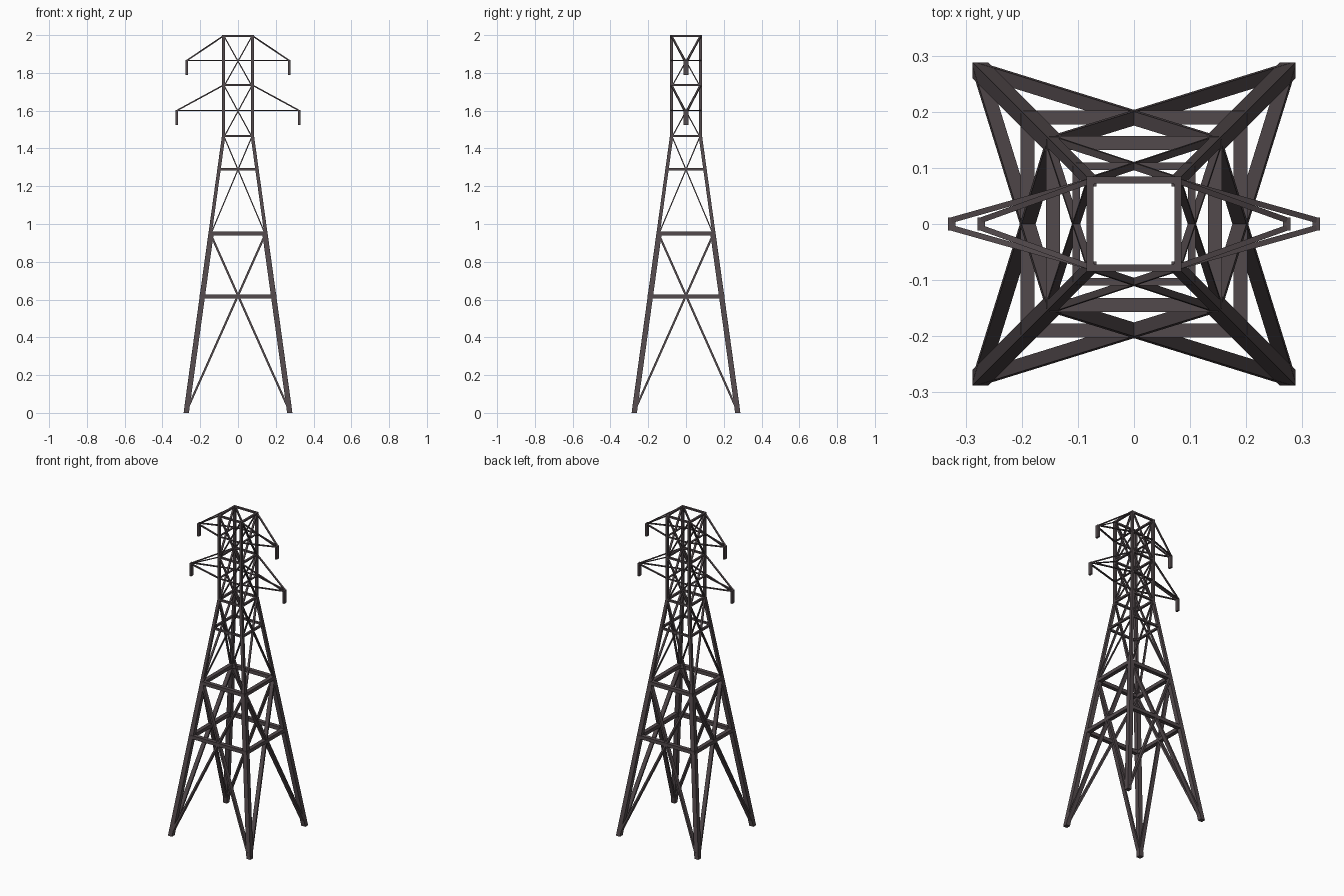
import bpy, bmesh, math
from mathutils import Vector, Matrix

if "Cube" in bpy.data.objects:
    bpy.data.objects.remove(bpy.data.objects["Cube"], do_unlink=True)

steel = bpy.data.materials.new("dark_steel")
steel.use_nodes = True
COLOUR = (0.085, 0.067, 0.072, 1)
steel.diffuse_color = COLOUR
steel.node_tree.nodes["Principled BSDF"].inputs["Base Color"].default_value = COLOUR

WAIST, TOP = 1.466, 2.0
Y, Z = Vector((0, 1, 0)), Vector((0, 0, 1))


def outer(z):
    """Half width of the tower's outer faces at height z."""
    return 0.288 + (0.085 - 0.288) * min(z / WAIST, 1)


def prism(bm, a, b, u, v):
    """Four-sided bar from a to b with half-section vectors u and v."""
    rings = [[bm.verts.new(p + su * u + sv * v)
              for su, sv in ((-1, -1), (1, -1), (1, 1), (-1, 1))] for p in (a, b)]
    bm.faces.new(rings[0])
    bm.faces.new(rings[1])
    for i in range(4):
        j = (i + 1) % 4
        bm.faces.new((rings[0][i], rings[0][j], rings[1][j], rings[1][i]))


def finish(name, bm, copies):
    """Repeat the bars around the tower's axis and make the object."""
    base = bm.verts[:] + bm.edges[:] + bm.faces[:]
    for i in range(1, copies):
        new = bmesh.ops.duplicate(bm, geom=base)["geom"]
        bmesh.ops.rotate(bm, verts=[g for g in new if isinstance(g, bmesh.types.BMVert)],
                         matrix=Matrix.Rotation(math.tau * i / copies, 3, "Z"))
    bmesh.ops.recalc_face_normals(bm, faces=bm.faces)
    mesh = bpy.data.meshes.new(name)
    bm.to_mesh(mesh)
    bm.free()
    mesh.materials.append(steel)
    bpy.context.collection.objects.link(bpy.data.objects.new(name, mesh))


# Corner legs, thinner in each higher stage
for name, z0, z1, t in (("lower_legs", 0, 0.95, 0.028),
                        ("middle_legs", 0.95, WAIST, 0.018),
                        ("upper_legs", WAIST, TOP, 0.015)):
    bm = bmesh.new()
    ends = [Vector((outer(z) - t / 2, outer(z) - t / 2, z)) for z in (z0, z1)]
    prism(bm, *ends, Vector((t / 2, 0, 0)), Y * t / 2)
    finish(name, bm, 4)

# Horizontal rings: centre height, bar height, bar depth
for name, z, h, d in (("lower_ring", 0.617, 0.022, 0.025),
                      ("middle_ring", 0.95, 0.022, 0.025),
                      ("neck_ring", 1.29, 0.012, 0.013),
                      ("waist_ring", WAIST, 0.012, 0.013),
                      ("lower_arm_ring", 1.6, 0.005, 0.012),
                      ("cage_ring", 1.735, 0.01, 0.013),
                      ("upper_arm_ring", 1.865, 0.005, 0.012),
                      ("top_ring", TOP - 0.005, 0.01, 0.013)):
    bm = bmesh.new()
    x, y = outer(z) - 0.006, -outer(z) + d / 2
    prism(bm, Vector((-x, y, z)), Vector((x, y, z)), Z * h / 2, Y * d / 2)
    finish(name, bm, 4)

# Crossed braces on every face
for name, z0, z1, w, d in (("lower_braces", 0.01, 0.95, 0.011, 0.025),
                           ("middle_braces", 0.95, WAIST, 0.006, 0.013),
                           ("lower_cage_braces", WAIST, 1.735, 0.006, 0.012),
                           ("upper_cage_braces", 1.735, TOP - 0.004, 0.006, 0.012)):
    bm = bmesh.new()
    for s in (-1, 1):
        a = Vector((s * (outer(z0) - 0.014), -outer(z0) + d / 2, z0))
        b = Vector((-s * (outer(z1) - 0.01), -outer(z1) + d / 2, z1))
        side = (b - a).cross(Y).normalized()
        prism(bm, a, b, side * w / 2, Y * d / 2)
    finish(name, bm, 4)

# Cross-arms with hanging insulators, mirrored left and right
for name, tip_x, tip_z, root_z in (("upper", 0.272, 1.865, TOP - 0.004),
                                   ("lower", 0.325, 1.6, 1.735)):
    bm = bmesh.new()
    for s in (-1, 1):
        for z in (root_z, tip_z):
            a = Vector((0.077, s * 0.077, z))
            b = Vector((tip_x, s * 0.007, tip_z))
            side = (b - a).cross(Z).normalized()
            up = side.cross(b - a).normalized()
            prism(bm, a, b, side * 0.005, up * 0.003)
    finish(name + "_cross_arms", bm, 2)

    bm = bmesh.new()
    prism(bm, Vector((tip_x, 0, tip_z + 0.003)), Vector((tip_x, 0, tip_z - 0.077)),
          Vector((0.0065, 0, 0)), Y * 0.012)
    finish(name + "_insulators", bm, 2)
